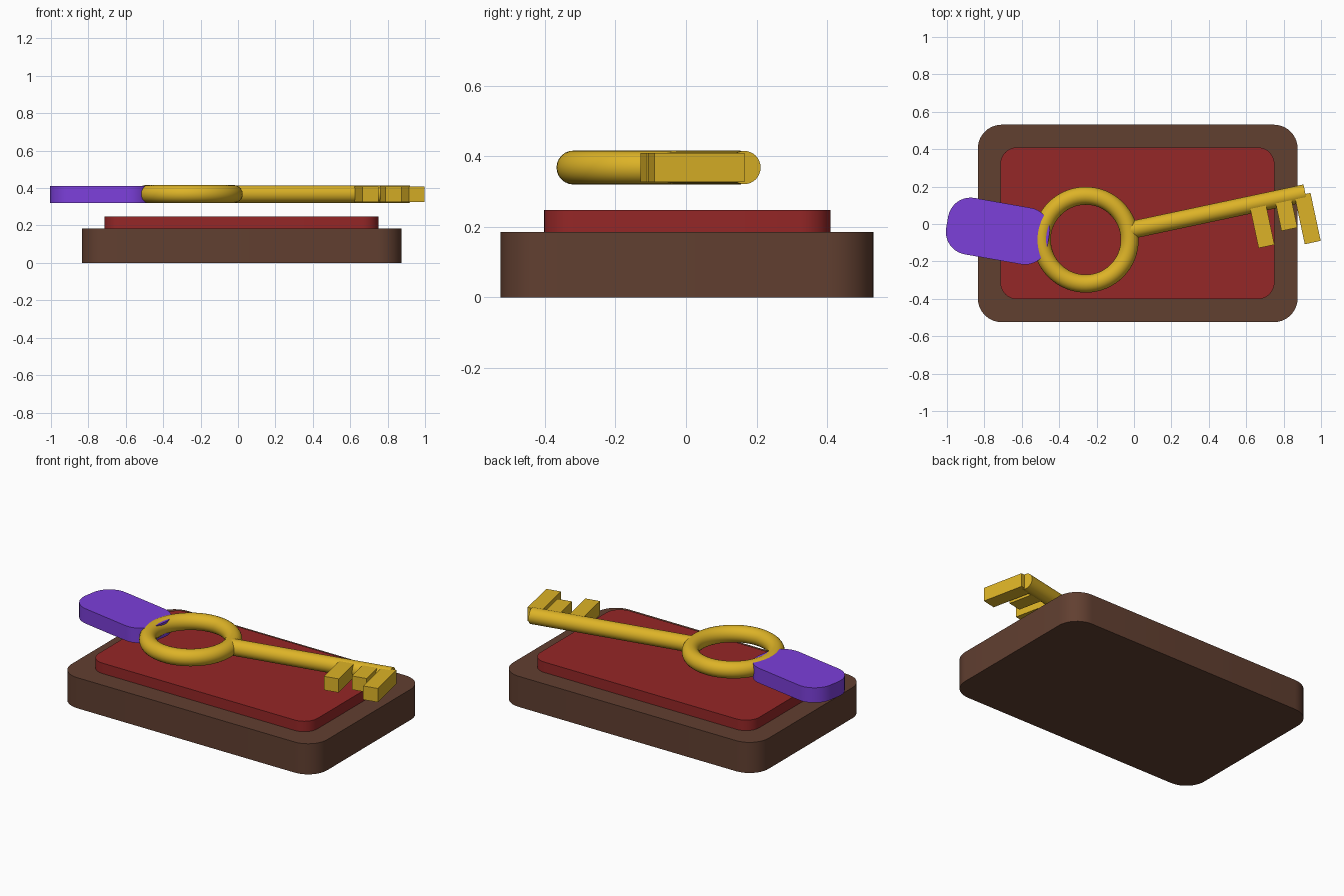
import bpy
import math
from mathutils import Matrix, Vector

cube = bpy.data.objects.get("Cube")
if cube:
    bpy.data.objects.remove(cube, do_unlink=True)


def material(name, rgb):
    mat = bpy.data.materials.new(name)
    mat.use_nodes = True
    mat.diffuse_color = (*rgb, 1)
    bsdf = next(n for n in mat.node_tree.nodes if n.type == 'BSDF_PRINCIPLED')
    bsdf.inputs["Base Color"].default_value = (*rgb, 1)
    return mat


brown = material("dark brown wood", (0.12, 0.05, 0.03))
red = material("deep red", (0.3, 0.02, 0.02))
purple = material("purple", (0.2, 0.05, 0.7))
gold = material("gold", (0.72, 0.45, 0.02))


def finish(obj, name, mat, smooth=True):
    obj.name = name
    obj.data.materials.append(mat)
    if smooth:
        bpy.ops.object.select_all(action='DESELECT')
        obj.select_set(True)
        bpy.context.view_layer.objects.active = obj
        bpy.ops.object.shade_smooth_by_angle(angle=math.radians(40))
    return obj


def rounded_slab(name, mat, centre, half_x, half_y, radius, z0, z1, angle=0, steps=10):
    """Extruded rectangle with rounded corners."""
    outline = []
    for corner, (sx, sy) in enumerate([(1, 1), (-1, 1), (-1, -1), (1, -1)]):
        for i in range(steps + 1):
            a = math.pi / 2 * (corner + i / steps)
            outline.append((sx * (half_x - radius) + radius * math.cos(a),
                            sy * (half_y - radius) + radius * math.sin(a)))
    n = len(outline)
    verts = [(x, y, z) for z in (z0, z1) for x, y in outline]
    faces = [tuple(reversed(range(n))), tuple(range(n, 2 * n))]
    faces += [(i, (i + 1) % n, n + (i + 1) % n, n + i) for i in range(n)]
    mesh = bpy.data.meshes.new(name)
    mesh.from_pydata(verts, [], faces)
    obj = bpy.data.objects.new(name, mesh)
    bpy.context.collection.objects.link(obj)
    obj.location = (*centre, 0)
    obj.rotation_euler.z = angle
    return finish(obj, name, mat)


# Wooden base, raised panel and strap
rounded_slab("base", brown, (0.02, 0.003), 0.855, 0.528, 0.128, 0, 0.185)
rounded_slab("panel", red, (0.018, 0.004), 0.733, 0.406, 0.09, 0.185, 0.248)
rounded_slab("strap", purple, (-0.728, -0.038), 0.275, 0.153, 0.122, 0.32, 0.41,
             math.radians(-10))

# Key: everything is placed along its axis, measured from the ring centre
key = Matrix.Translation((-0.258, -0.084, 0.368)) @ Matrix.Rotation(math.radians(12), 4, 'Z')

bpy.ops.mesh.primitive_torus_add(major_radius=0.235, minor_radius=0.048,
                                 major_segments=64, minor_segments=24)
ring = finish(bpy.context.object, "key_ring", gold)
ring.matrix_world = key

start, end = 0.24, 1.2
bpy.ops.mesh.primitive_cylinder_add(vertices=32, radius=0.047, depth=end - start)
shaft = finish(bpy.context.object, "key_shaft", gold)
shaft.matrix_world = (key @ Matrix.Translation(((start + end) / 2, 0, 0))
                      @ Matrix.Rotation(math.pi / 2, 4, 'Y'))

# Teeth: position along the shaft and reach to the side
for i, (along, reach) in enumerate([(0.938, 0.236), (1.077, 0.172), (1.184, 0.267)], 1):
    bpy.ops.mesh.primitive_cube_add(size=1)
    tooth = finish(bpy.context.object, f"key_tooth_{i}", gold, smooth=False)
    inner = 0.005
    tooth.data.transform(Matrix.Diagonal(Vector((0.087, reach - inner, 0.083, 1))))
    tooth.matrix_world = key @ Matrix.Translation((along, -(reach + inner) / 2, 0))
